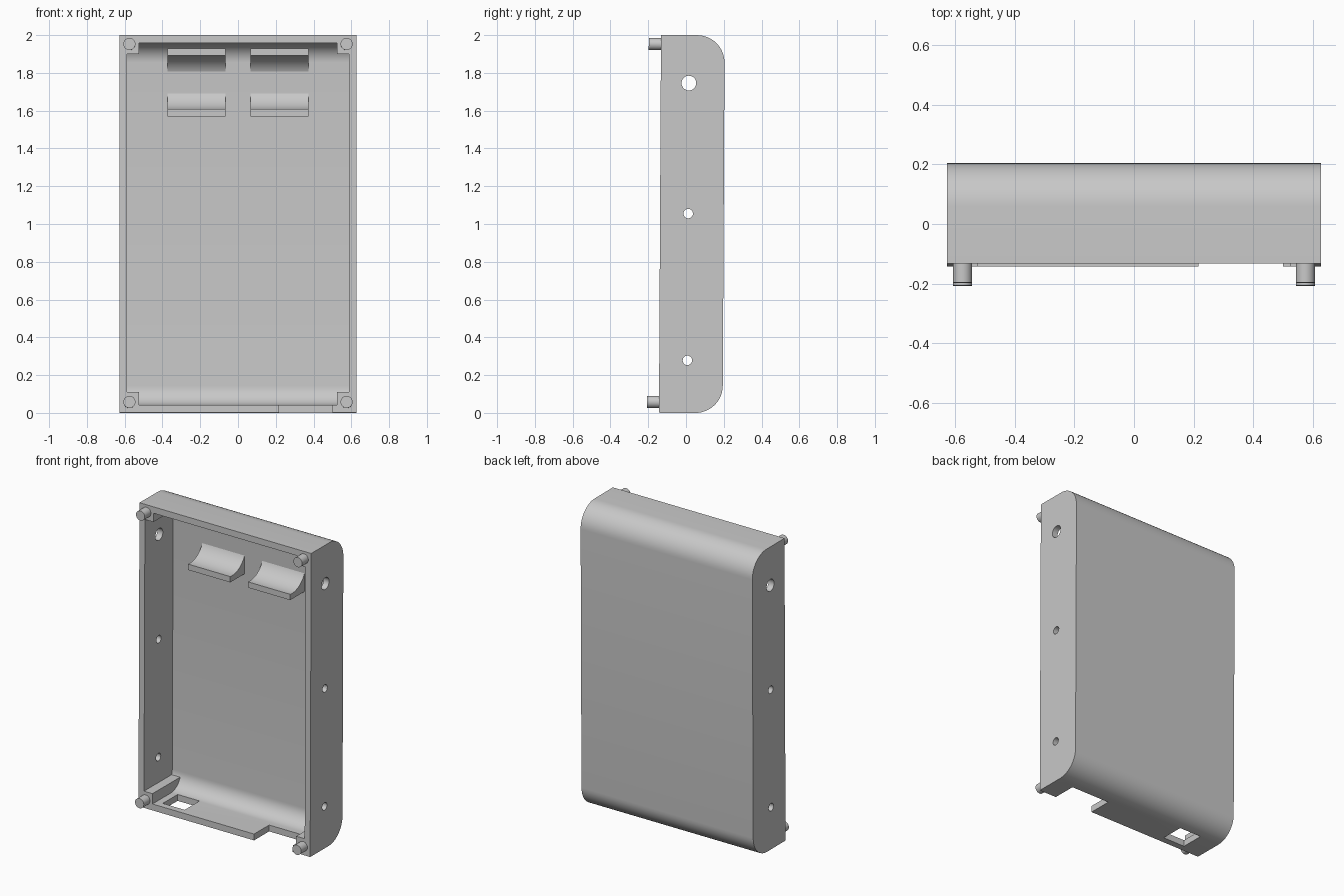
import bpy, bmesh, math
from mathutils import Matrix

if "Cube" in bpy.data.objects:
    bpy.data.objects.remove(bpy.data.objects["Cube"])

grey = bpy.data.materials.new("light grey plastic")
grey.use_nodes = True
grey.diffuse_color = (0.58, 0.58, 0.58, 1)
grey.node_tree.nodes["Principled BSDF"].inputs["Base Color"].default_value = (0.58, 0.58, 0.58, 1)

# Main sizes
HALF_W, HEIGHT, FRONT, BACK = 0.627, 2.0, -0.143, 0.194
WALL, RADIUS = 0.042, 0.145
LEAN = Matrix.Rotation(-0.0053, 4, 'X')
parts = []


def finish(name, bm):
    bmesh.ops.recalc_face_normals(bm, faces=bm.faces)
    mesh = bpy.data.meshes.new(name)
    bm.to_mesh(mesh)
    bm.free()
    mesh.materials.append(grey)
    obj = bpy.data.objects.new(name, mesh)
    bpy.context.collection.objects.link(obj)
    return obj


def prism(name, profile, x0, x1):
    """Extrude a (y, z) profile from x0 to x1."""
    bm = bmesh.new()
    face = bm.faces.new([bm.verts.new((x0, y, z)) for y, z in profile])
    moved = bmesh.ops.extrude_face_region(bm, geom=[face])["geom"]
    bmesh.ops.translate(bm, vec=(x1 - x0, 0, 0),
                        verts=[v for v in moved if isinstance(v, bmesh.types.BMVert)])
    return finish(name, bm)


def box(name, x0, x1, y0, y1, z0, z1):
    return prism(name, [(y0, z0), (y1, z0), (y1, z1), (y0, z1)], x0, x1)


def cylinder(name, radius, length, centre, axis):
    bm = bmesh.new()
    bmesh.ops.create_cone(bm, cap_ends=True, segments=32, radius1=radius, radius2=radius,
                          depth=length,
                          matrix=Matrix.Translation(centre) @ Matrix.Rotation(math.pi / 2, 4, axis))
    return finish(name, bm)


def arc(cy, cz, radius, start, end, steps=12):
    angles = [math.radians(start + (end - start) * i / steps) for i in range(steps + 1)]
    return [(cy + radius * math.cos(a), cz + radius * math.sin(a)) for a in angles]


def tray_profile(front, inset):
    """Side outline with two rounded back corners."""
    r, cy = RADIUS - inset, BACK - RADIUS
    return ([(front, inset)] + arc(cy, RADIUS, r, -90, 0)
            + arc(cy, HEIGHT - RADIUS, r, 0, 90) + [(front, HEIGHT - inset)])


def cut(target, cutter):
    mod = target.modifiers.new("cut", 'BOOLEAN')
    mod.operation, mod.solver, mod.object = 'DIFFERENCE', 'EXACT', cutter
    bpy.context.view_layer.objects.active = target
    bpy.ops.object.modifier_apply(modifier=mod.name)
    bpy.data.objects.remove(cutter)


# Hollow shell, open at the front
shell = prism("shell", tray_profile(FRONT, 0), -HALF_W, HALF_W)
inner = HALF_W - 0.04
cut(shell, prism("cavity_cutter", tray_profile(FRONT - 0.1, WALL), -inner, inner))

# Round holes through both side walls
for z, r in ((1.746, 0.039), (1.055, 0.025), (0.278, 0.025)):
    cut(shell, cylinder("hole_cutter", r, 2, (0, 0.006, z), 'Y'))

# Notch and window in the bottom wall
cut(shell, box("notch_cutter", 0.217, 0.5, FRONT - 0.1, 0.015, -0.1, 0.08))
cut(shell, box("window_cutter", -0.48, -0.32, -0.1, 0.055, -0.1, 0.08))
parts.append(shell)

# Corner posts and their pegs
for side, sx in (("left", 1), ("right", -1)):
    for level, lo, hi, peg_z in (("bottom", 0, 0.11, 0.057), ("top", 1.9, HEIGHT, 1.952)):
        outline = []
        for y, z in tray_profile(FRONT, 0.015):
            point = (y, min(max(z, lo), hi))
            if point not in outline:
                outline.append(point)
        parts.append(prism(f"{level}_{side}_post", outline, sx * 0.525, sx * inner))
        parts.append(cylinder(f"{level}_{side}_peg", 0.032, 0.084,
                              (sx * 0.575, -0.1655, peg_z), 'X'))

# Pair of curved cradles on the back wall
cradle = ([(0.172, 1.57), (0.003, 1.57)] + arc(0.022, 1.75, 0.143, -97.6, 97.6, 24)
          + [(0.003, 1.93), (0.172, 1.93)])
for side, sx in (("left", 1), ("right", -1)):
    parts.append(prism(f"{side}_cradle", cradle, sx * 0.065, sx * 0.373))

# Slight backward lean and smooth curved faces
for obj in parts:
    obj.data.transform(LEAN)
    bpy.ops.object.select_all(action='DESELECT')
    obj.select_set(True)
    bpy.context.view_layer.objects.active = obj
    bpy.ops.object.shade_smooth_by_angle(angle=math.radians(30))
